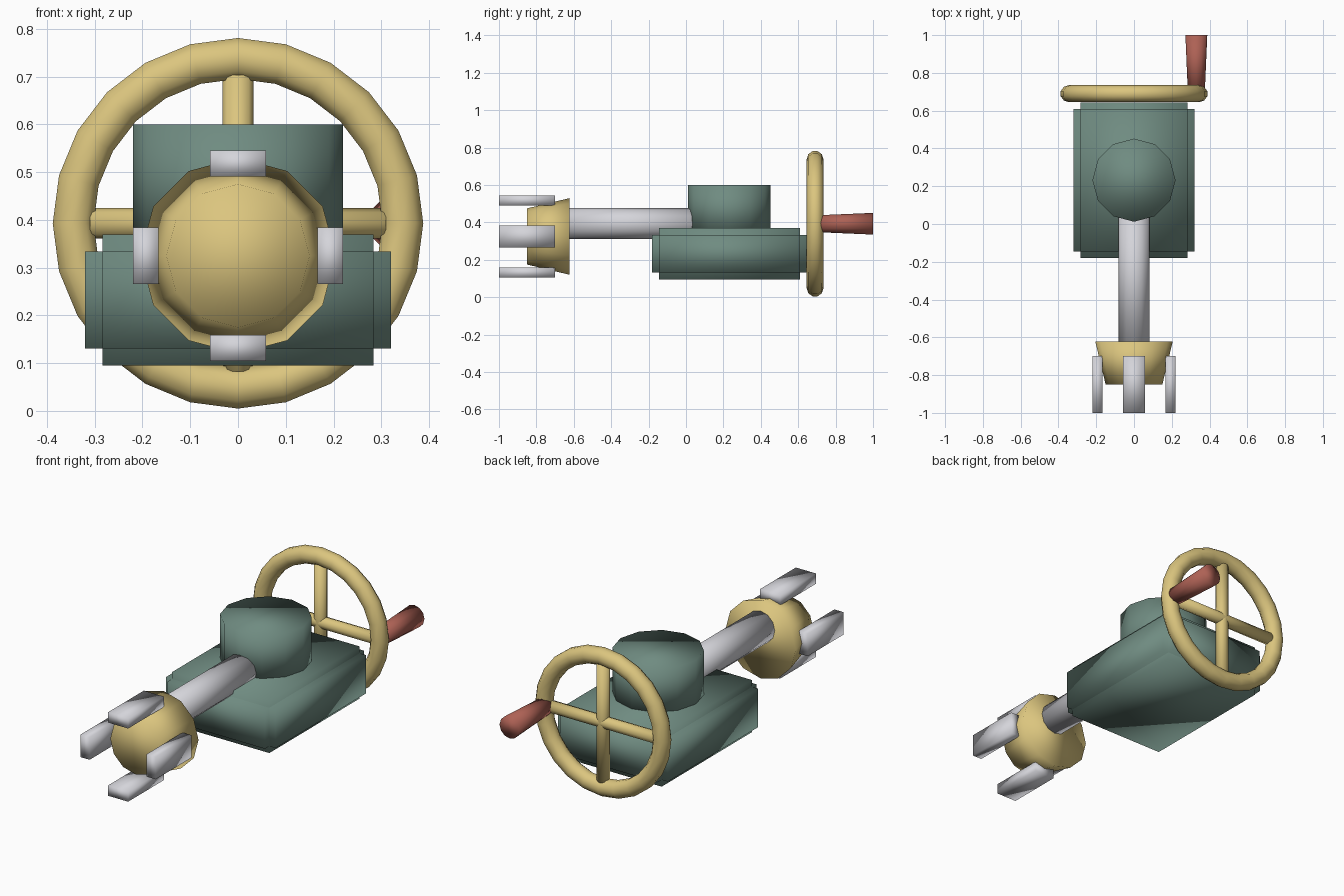
import bpy, bmesh, math
from mathutils import Matrix, Vector

cube = bpy.data.objects.get("Cube")
if cube:
    bpy.data.objects.remove(cube, do_unlink=True)


def material(name, rgb):
    m = bpy.data.materials.new(name)
    m.use_nodes = True
    m.diffuse_color = (*rgb, 1)
    m.node_tree.nodes["Principled BSDF"].inputs["Base Color"].default_value = (*rgb, 1)
    return m


green = material("grey green", (0.16, 0.26, 0.22))
brass = material("brass", (0.71, 0.56, 0.21))
steel = material("steel", (0.66, 0.66, 0.70))
red = material("dull red", (0.42, 0.12, 0.09))


def finish(bm, name, mat):
    bmesh.ops.recalc_face_normals(bm, faces=bm.faces)
    for f in bm.faces:
        f.smooth = True
    me = bpy.data.meshes.new(name)
    bm.to_mesh(me)
    bm.free()
    me.materials.append(mat)
    ob = bpy.data.objects.new(name, me)
    bpy.context.collection.objects.link(ob)
    return ob


def boxes(name, mat, items):
    """One mesh made of boxes given as (centre, size)."""
    bm = bmesh.new()
    for centre, size in items:
        bmesh.ops.create_cube(bm, size=1, matrix=Matrix.Translation(centre) @ Matrix.Diagonal((*size, 1)))
    return finish(bm, name, mat)


def rod(name, mat, start, end, r1, r2, sides=12):
    """Capped cylinder or cone from start to end."""
    start, end = Vector(start), Vector(end)
    axis = end - start
    turn = axis.to_track_quat("Z", "Y").to_matrix().to_4x4()
    bm = bmesh.new()
    bmesh.ops.create_cone(bm, cap_ends=True, segments=sides, radius1=r1, radius2=r2,
                          depth=axis.length, matrix=Matrix.Translation((start + end) / 2) @ turn)
    return finish(bm, name, mat)


# Body: box with square notches along every edge
notch = 0.036
full = Vector((0.64, 0.825, 0.275))
body_centre = Vector((0, 0.232, 0.2325))
body_parts = []
for axis in range(3):
    size = full - Vector((2 * notch,) * 3)
    size[axis] = full[axis]
    body_parts.append((body_centre, size))
boxes("body", green, body_parts)

# Turret and arm
AXLE = 0.393
rod("turret", green, (0, 0.232, 0.34), (0, 0.232, 0.60), 0.22, 0.22)
rod("arm", steel, (0, -0.66, AXLE), (0, 0.10, AXLE), 0.083, 0.083)

# Flared head with four jaws around it
HEAD = 0.325
rod("head", brass, (0, -0.85, HEAD), (0, -0.622, HEAD), 0.15, 0.205)
for side, (dx, dz) in {"left": (1, 0), "right": (-1, 0), "top": (0, 1), "bottom": (0, -1)}.items():
    size = (0.054, 0.30, 0.118) if dx else (0.118, 0.30, 0.054)
    boxes(side + "_jaw", steel, [((dx * 0.193, -0.85, HEAD + dz * 0.193), size)])

# Hand wheel rim: circle swept around the y axis
WHEEL_Y = 0.69
bm = bmesh.new()
ring = bmesh.ops.create_circle(bm, segments=10, radius=0.045,
                               matrix=Matrix.Translation((0.345, WHEEL_Y, AXLE)) @ Matrix.Rotation(0, 4, "X"))
for v in ring["verts"]:
    v.co.z = AXLE
bmesh.ops.spin(bm, geom=bm.edges[:], cent=(0, WHEEL_Y, AXLE), axis=(0, 1, 0),
               angle=math.tau, steps=24, use_merge=True)
bmesh.ops.remove_doubles(bm, verts=bm.verts, dist=0.0005)
finish(bm, "wheel_rim", brass)

# Crossed spokes and crank handle
rod("upright_spoke", brass, (0, WHEEL_Y, AXLE - 0.31), (0, WHEEL_Y, AXLE + 0.31), 0.032, 0.032, 8)
rod("level_spoke", brass, (-0.31, WHEEL_Y, AXLE), (0.31, WHEEL_Y, AXLE), 0.032, 0.032, 8)
rod("crank_handle", red, (0.33, 0.70, AXLE), (0.33, 1.0, AXLE), 0.045, 0.058)
